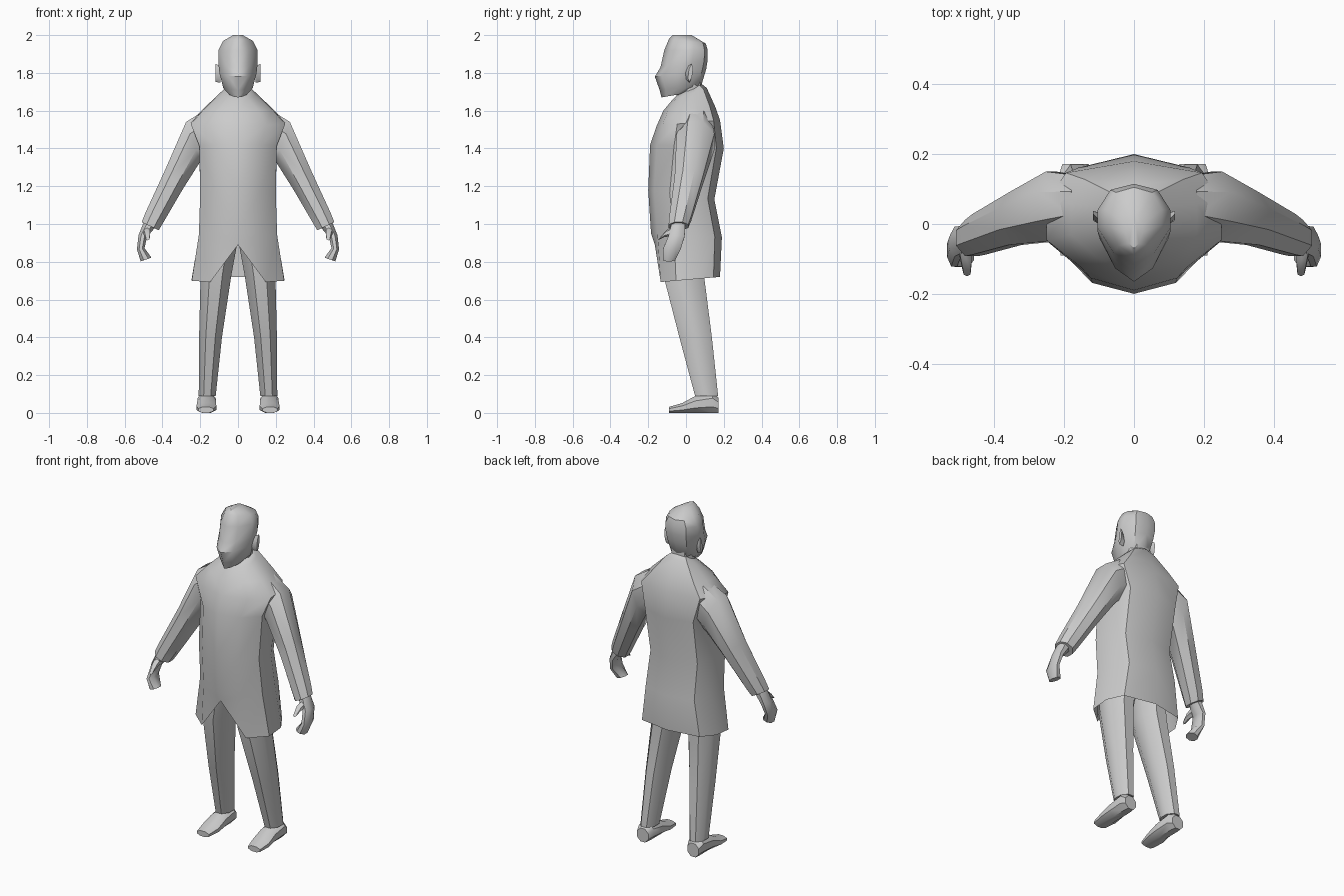
import bpy, bmesh, math
from mathutils import Vector

if "Cube" in bpy.data.objects:
    bpy.data.objects.remove(bpy.data.objects["Cube"])


def loft(name, rings, closed=True, cap_start=True, cap_end=True, angle=40):
    """Skin a list of equal-length rings; the other half comes from a mirror."""
    bm = bmesh.new()
    vs = [[bm.verts.new(p) for p in r] for r in rings]
    n = len(rings[0])
    for a, b in zip(vs, vs[1:]):
        for i in range(n if closed else n - 1):
            j = (i + 1) % n
            bm.faces.new((a[i], a[j], b[j], b[i]))
    if cap_start:
        bm.faces.new(vs[0])
    if cap_end:
        bm.faces.new(vs[-1])
    bmesh.ops.recalc_face_normals(bm, faces=bm.faces)
    # open half shells: make sure faces point away from the body axis
    if not closed and sum(f.normal.x * f.calc_area() for f in bm.faces) < 0:
        bmesh.ops.reverse_faces(bm, faces=bm.faces)
    me = bpy.data.meshes.new(name)
    bm.to_mesh(me)
    bm.free()
    ob = bpy.data.objects.new(name, me)
    bpy.context.collection.objects.link(ob)
    bpy.ops.object.select_all(action='DESELECT')
    ob.select_set(True)
    bpy.context.view_layer.objects.active = ob
    bpy.ops.object.shade_smooth_by_angle(angle=math.radians(angle))
    m = ob.modifiers.new("mirror", 'MIRROR')
    m.use_clip = True
    m.merge_threshold = 0.0005
    return ob


def ring(c, u, v, n=8):
    """Flat-sided ring whose extents are exactly u and v."""
    c, u, v = Vector(c), Vector(u), Vector(v)
    k = 1 / math.cos(math.pi / n)
    return [c + k * (math.cos(t) * u + math.sin(t) * v)
            for t in ((i + .5) * 2 * math.pi / n for i in range(n))]


def slanted(ox, oz, ix, iz, y, ry):
    """Limb ring from an outer and an inner point of the front outline."""
    return ring(((ox + ix) / 2, y, (oz + iz) / 2),
                ((ox - ix) / 2, 0, (oz - iz) / 2), (0, ry, 0))


def half(template, zf, zb, w, yf, yb):
    """Half cross-section from front centre round to back centre."""
    c, h = (yf + yb) / 2, (yb - yf) / 2
    return [Vector((x * w, c + y * h, zf + (zb - zf) * (y + 1) / 2)) for x, y in template]


# Coat body with a notched front hem
body = [(0, -1), (.6, -.82), (1, -.35), (1, .3), (.78, .8), (0, 1)]
coat = [half(body, *l) for l in (
    (.69, .72, .245, -.165, .18),
    (.95, .93, .207, -.185, .19),
    (1.18, 1.13, .20, -.20, .15),
    (1.42, 1.40, .205, -.19, .20),
    (1.52, 1.55, .25, -.155, .18),
    (1.60, 1.62, .18, -.12, .155),
    (1.66, 1.72, .09, -.07, .11),
    (1.68, 1.74, .06, -.05, .085))]
coat[0][0].z = .89
loft("coat", coat, closed=False, cap_start=False)

# Head, with the face drawn to a ridge at the nose
skull = [(0, -1), (.55, -.72), (1, -.1), (1, .35), (.65, .85), (0, 1)]
loft("head", [half(skull, *l) for l in (
    (1.67, 1.70, .045, -.13, .04),
    (1.71, 1.73, .078, -.14, .08),
    (1.78, 1.82, .098, -.165, .107),
    (1.83, 1.87, .104, -.135, .115),
    (1.92, 1.92, .104, -.115, .115),
    (1.98, 1.955, .08, -.09, .105),
    (2.0, 2.0, .025, -.07, .03))], closed=False)

# Neck
loft("neck", [half(skull, 1.60, 1.62, .07, -.05, .09),
              half(skull, 1.74, 1.76, .065, -.05, .085)],
     closed=False, cap_start=False, cap_end=False)

# Ears
loft("ear", [ring((.092, .012, 1.79), (0, .014, .004), (0, -.006, .036), 6),
             ring((.118, .024, 1.80), (0, .011, .004), (0, .005, .042), 6)])

# Sleeves
loft("sleeve", [slanted(*l) for l in (
    (.18, 1.60, .15, 1.36, .06, .08),
    (.275, 1.54, .20, 1.33, .05, .10),
    (.386, 1.286, .295, 1.18, .015, .075),
    (.49, 1.06, .40, 1.0, -.03, .058),
    (.51, 1.01, .42, .967, -.04, .052))])

# Hands with curled fingers, and thumbs
loft("hand", [slanted(*l) for l in (
    (.495, 1.02, .44, .98, -.04, .035),
    (.527, .94, .482, .93, -.05, .043),
    (.535, .865, .495, .872, -.075, .047),
    (.515, .802, .458, .822, -.09, .033))])
loft("thumb", [ring((.485, -.065, .965), (.018, 0, 0), (0, .012, .025), 6),
               ring((.48, -.11, .95), (.015, 0, 0), (0, .008, .018), 6),
               ring((.478, -.14, .925), (.01, 0, 0), (0, .008, .01), 6)])

# Trouser legs
loft("leg", [ring(((o + i) / 2, (f + b) / 2, z), ((o - i) / 2, 0, 0), (0, (b - f) / 2, 0))
             for o, i, z, f, b in (
    (.185, .0, .92, -.12, .11),
    (.198, .035, .73, -.12, .095),
    (.206, .085, .40, -.035, .137),
    (.208, .118, .09, .048, .17))])

# Shoes
loft("shoe", [ring(((o + i) / 2, y, h / 2), ((o - i) / 2, 0, 0), (0, 0, h / 2))
              for o, i, y, h in (
    (.205, .130, .172, .08),
    (.215, .118, .14, .11),
    (.215, .116, .05, .09),
    (.220, .115, -.02, .052),
    (.210, .130, -.09, .032))])
